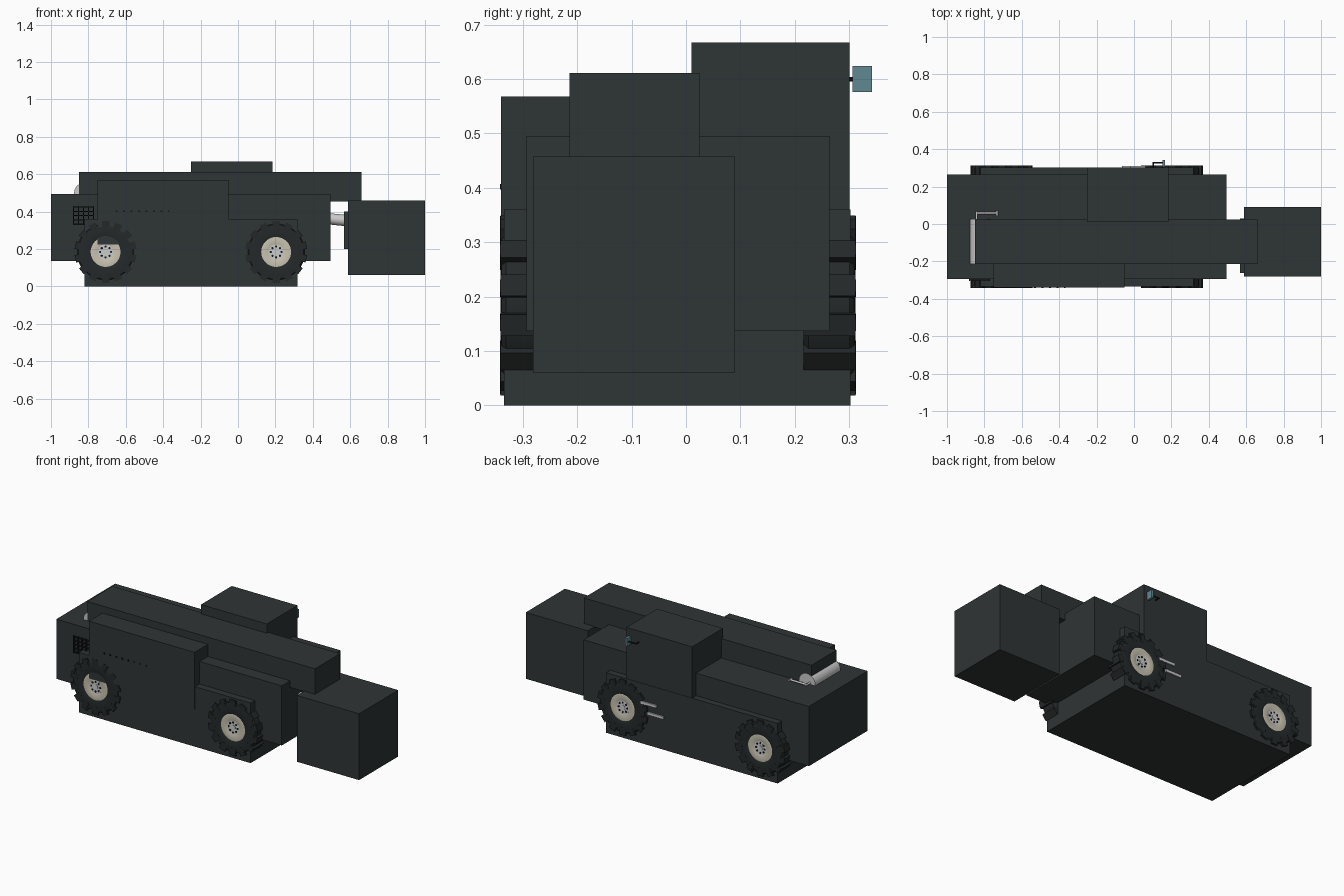
import bpy, bmesh
from math import cos, sin, pi
from mathutils import Vector, Matrix

if "Cube" in bpy.data.objects:
    bpy.data.objects.remove(bpy.data.objects["Cube"])

def mat(name, r, g, b):
    m = bpy.data.materials.new(name)
    m.diffuse_color = (r, g, b, 1)
    m.use_nodes = True
    m.node_tree.nodes["Principled BSDF"].inputs["Base Color"].default_value = m.diffuse_color
    return m

DARK = mat("dark_paint", .028, .035, .035)
RUBBER = mat("rubber", .018, .022, .022)
BEIGE = mat("beige_rim", .58, .54, .43)
TEAL = mat("mirror_glass", .12, .25, .29)
BLACK = mat("black_metal", .008, .009, .009)

def finish(name, bm, m=None, smooth=False):
    bmesh.ops.recalc_face_normals(bm, faces=bm.faces)
    me = bpy.data.meshes.new(name)
    bm.to_mesh(me)
    bm.free()
    ob = bpy.data.objects.new(name, me)
    bpy.context.collection.objects.link(ob)
    if m:
        me.materials.append(m)
    if smooth:
        bpy.ops.object.select_all(action='DESELECT')
        ob.select_set(True)
        bpy.context.view_layer.objects.active = ob
        bpy.ops.object.shade_smooth_by_angle(angle=.6)
    return ob

def add_box(bm, x, y, z, matrix=Matrix()):
    c = Vector(((x[0]+x[1])/2, (y[0]+y[1])/2, (z[0]+z[1])/2))
    s = Matrix.Diagonal((x[1]-x[0], y[1]-y[0], z[1]-z[0], 1))
    bmesh.ops.create_cube(bm, size=1, matrix=matrix @ Matrix.Translation(c) @ s)

def box(name, x, y, z, m=DARK):
    bm = bmesh.new()
    add_box(bm, x, y, z)
    return finish(name, bm, m)

def rod(name, a, b, r, m=None, n=32):
    a, b = Vector(a), Vector(b)
    bm = bmesh.new()
    q = (b-a).to_track_quat('Z', 'Y').to_matrix().to_4x4()
    bmesh.ops.create_cone(bm, cap_ends=True, segments=n, radius1=r, radius2=r,
                          depth=(b-a).length, matrix=Matrix.Translation((a+b)/2) @ q)
    return finish(name, bm, m, True)

def lathe(name, profile, centre, m, n=48):
    # closed profile of (radius, y) turned around the y axis
    bm = bmesh.new()
    rings = [[bm.verts.new((centre[0]+r*cos(2*pi*i/n), y, centre[1]+r*sin(2*pi*i/n)))
              for i in range(n)] for r, y in profile]
    for k, a in enumerate(rings):
        b = rings[(k+1) % len(rings)]
        for i in range(n):
            j = (i+1) % n
            bm.faces.new((a[i], a[j], b[j], b[i]))
    return finish(name, bm, m, True)

# body blocks
box("main_body", (-1, .495), (-.293, .264), (.137, .495))
box("lower_chassis", (-.82, .318), (-.335, .303), (0, .36))
box("side_panel", (-.75, -.05), (-.3405, -.2), (.225, .568))
box("top_conveyor_housing", (-.85, .66), (-.214, .025), (.455, .611))
box("cab", (-.252, .184), (.01, .301), (.3, .667))
box("front_head", (.588, 1), (-.281, .09), (.06, .458))
box("head_mounting_plate", (.567, .595), (-.262, .03), (.2, .4))

# lift cylinder between body and head
rod("lift_cylinder", (.47, -.12, .363), (.575, -.12, .352), .03)

# rear roller and its crank
rod("rear_roller", (-.823, -.213, .5), (-.823, .027, .5), .053)
rod("crank_arm", (-.845, .058, .505), (-.735, .058, .505), .006, n=12)
rod("crank_grip", (-.732, .042, .505), (-.732, .072, .505), .006, n=12)
rod("crank_shaft", (-.842, .025, .505), (-.842, .066, .505), .006, n=12)

# cab mirror and bracket
box("mirror", (.152, .166), (.306, .3425), (.576, .624), TEAL)
rod("mirror_arm", (.1, .327, .6), (.155, .327, .6), .004, BLACK, 10)
rod("mirror_bracket", (.103, .298, .6), (.103, .329, .6), .004, BLACK, 10)

# cab steps
for x, z in ((.085, .25), (.04, .195)):
    box("cab_step", (x-.105, x), (.29, .311), (z-.01, z+.006), None)

# rear vent grille
bm = bmesh.new()
for i in range(5):
    x, z = -.88+i*.027, .332+i*.023
    add_box(bm, (x-.003, x+.003), (-.304, -.29), (.33, .43))
    add_box(bm, (-.883, -.769), (-.302, -.29), (z-.003, z+.003))
finish("vent_grille", bm, BLACK)

# rivets along the side panel
bm = bmesh.new()
for i in range(8):
    x = -.65+i*.04
    add_box(bm, (x-.005, x+.005), (-.3425, -.335), (.397, .407))
finish("panel_rivets", bm, BLACK)

# wheels
def wheel(cx, s):
    cz, mid = .184, -.015
    Y = lambda d: mid + s*d          # distance outward from the centre line
    lathe("tyre", [(.078, Y(.323)), (.088, Y(.3265)), (.13, Y(.3265)), (.146, Y(.324)),
                   (.154, Y(.316)), (.154, Y(.24)), (.14, Y(.231)), (.078, Y(.231))],
          (cx, cz), RUBBER)
    # tread lugs with a shoulder running on to the sidewall
    bm = bmesh.new()
    for k in range(14):
        rot = Matrix.Translation((cx, 0, cz)) @ Matrix.Rotation(2*pi*k/14, 4, 'Y')
        y = sorted((Y(.231), Y(.3265)))
        add_box(bm, (-.02, .02), y, (.13, .1655), rot)
        y = sorted((Y(.32), Y(.3275)))
        add_box(bm, (-.011, .011), y, (.118, .164), rot)
    finish("tyre_lugs", bm, RUBBER)
    lathe("rim", [(.04, Y(.3215)), (.046, Y(.3235)), (.074, Y(.3245)), (.081, Y(.3235)),
                  (.081, Y(.25)), (.04, Y(.25))], (cx, cz), BEIGE)
    rod("hub", (cx, Y(.25), cz), (cx, Y(.322), cz), .041)
    rod("hub_cap", (cx, Y(.25), cz), (cx, Y(.3245), cz), .015, n=20)
    for k in range(8):
        a = 2*pi*k/8
        p = (cx+.029*cos(a), cz+.029*sin(a))
        rod("wheel_bolt", (p[0], Y(.31), p[1]), (p[0], Y(.324), p[1]), .0065, BLACK, 6)

for cx in (-.708, .204):
    for s in (-1, 1):
        wheel(cx, s)
